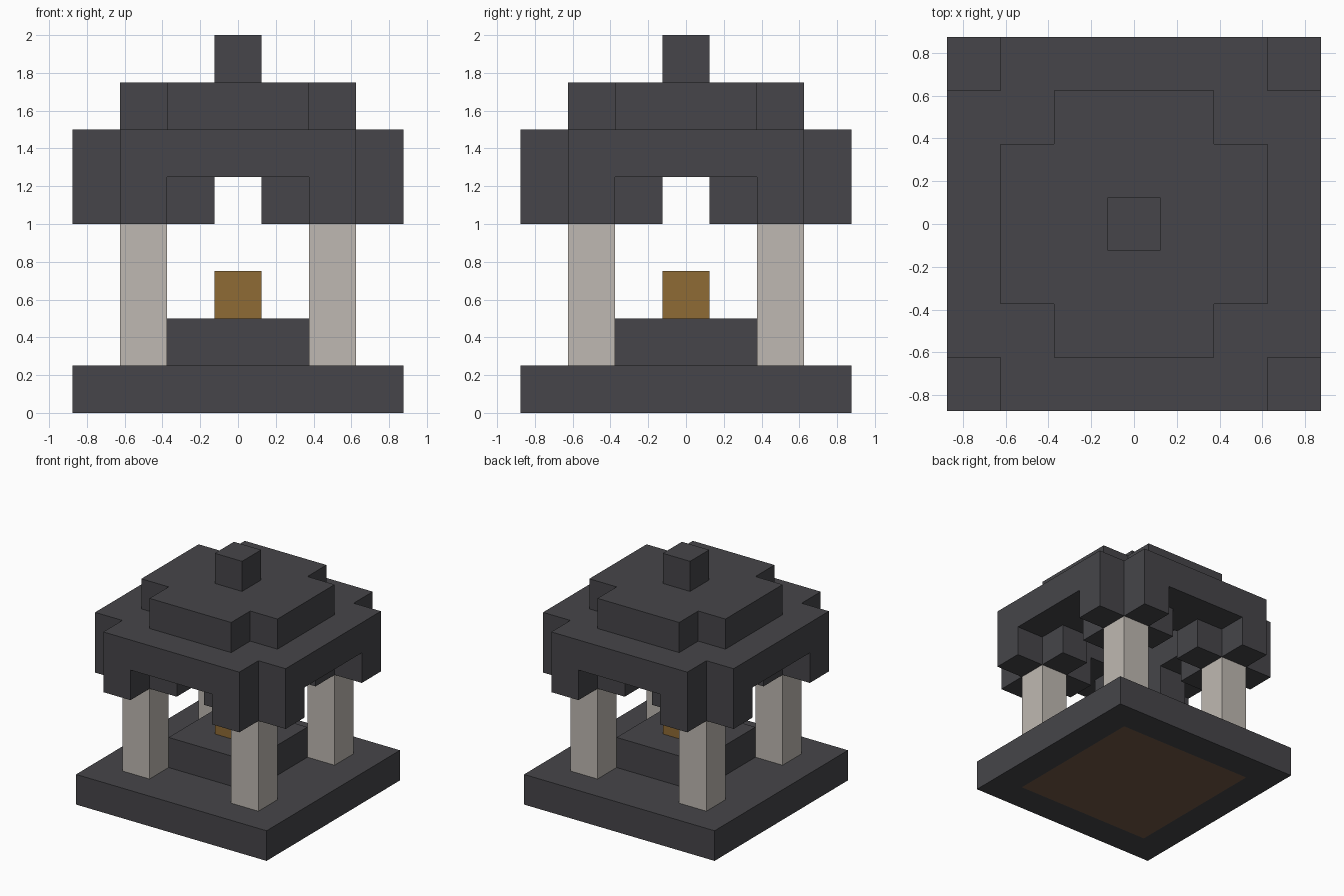
import bpy, bmesh, math
from mathutils import Vector

U = 0.25  # block size

cube = bpy.data.objects.get("Cube")
if cube:
    bpy.data.objects.remove(cube, do_unlink=True)


def material(name, rgb):
    m = bpy.data.materials.new(name)
    m.use_nodes = True
    colour = (*rgb, 1)
    m.diffuse_color = colour
    bsdf = m.node_tree.nodes["Principled BSDF"]
    bsdf.inputs["Base Color"].default_value = colour
    bsdf.inputs["Roughness"].default_value = 0.9
    return m


slate = material("dark slate", (0.061, 0.060, 0.067))
stone = material("pale stone", (0.52, 0.485, 0.445))
wood = material("golden wood", (0.275, 0.147, 0.036))
earth = material("brown earth", (0.167, 0.098, 0.061))


def slab(name, keep, low, high, mat, under=None):
    """Extrude the plan cells chosen by keep(i, j); under(i, j) marks
    underside cells that take the second material."""
    bm = bmesh.new()
    bmesh.ops.create_grid(bm, x_segments=7, y_segments=7, size=3.5 * U)

    def cell(face):
        c = face.calc_center_median() / U
        return round(c.x), round(c.y)

    drop = [f for f in bm.faces if not keep(*cell(f))]
    bmesh.ops.delete(bm, geom=drop, context='FACES')
    ext = bmesh.ops.extrude_face_region(bm, geom=bm.faces[:])
    top = [v for v in ext["geom"] if isinstance(v, bmesh.types.BMVert)]
    bmesh.ops.translate(bm, verts=top, vec=Vector((0, 0, (high - low) * U)))
    bmesh.ops.translate(bm, verts=bm.verts, vec=Vector((0, 0, low * U)))
    bmesh.ops.recalc_face_normals(bm, faces=bm.faces)
    if under:
        for f in bm.faces:
            f.material_index = int(f.normal.z < -0.5 and under(*cell(f)))
    bmesh.ops.dissolve_limit(bm, angle_limit=math.radians(1), verts=bm.verts,
                             edges=bm.edges, delimit={'MATERIAL'})
    mesh = bpy.data.meshes.new(name)
    bm.to_mesh(mesh)
    bm.free()
    mesh.materials.append(mat)
    if under:
        mesh.materials.append(earth)
    obj = bpy.data.objects.new(name, mesh)
    bpy.context.collection.objects.link(obj)
    return obj


def reach(i, j):
    return max(abs(i), abs(j))


def notched(i, j, r):
    """Square of radius r without its corner cells."""
    return reach(i, j) <= r and abs(i) + abs(j) < 2 * r


# Base with an earth patch underneath, and the raised plinth
slab("base", lambda i, j: True, 0, 1, slate, lambda i, j: reach(i, j) <= 2)
slab("plinth", lambda i, j: reach(i, j) <= 1, 1, 2, slate)
slab("centre_block", lambda i, j: reach(i, j) == 0, 2, 3, wood)

# Four pillars, each with a cross-shaped bracket on top
for side, sx in (("left", 1), ("right", -1)):
    for end, sy in (("front", -1), ("back", 1)):
        def gap(i, j):
            return abs(i - 2 * sx) + abs(j - 2 * sy)
        slab(f"{end}_{side}_pillar", lambda i, j: gap(i, j) == 0, 1, 4, stone)
        slab(f"{end}_{side}_bracket", lambda i, j: gap(i, j) <= 1, 4, 5, slate)

# Stepped roof, hollow inside the eaves
slab("roof_eaves", lambda i, j: notched(i, j, 3) and reach(i, j) > 1, 5, 6, slate)
slab("roof_upper_tier", lambda i, j: notched(i, j, 2), 6, 7, slate)
slab("roof_finial", lambda i, j: reach(i, j) == 0, 7, 8, slate)
